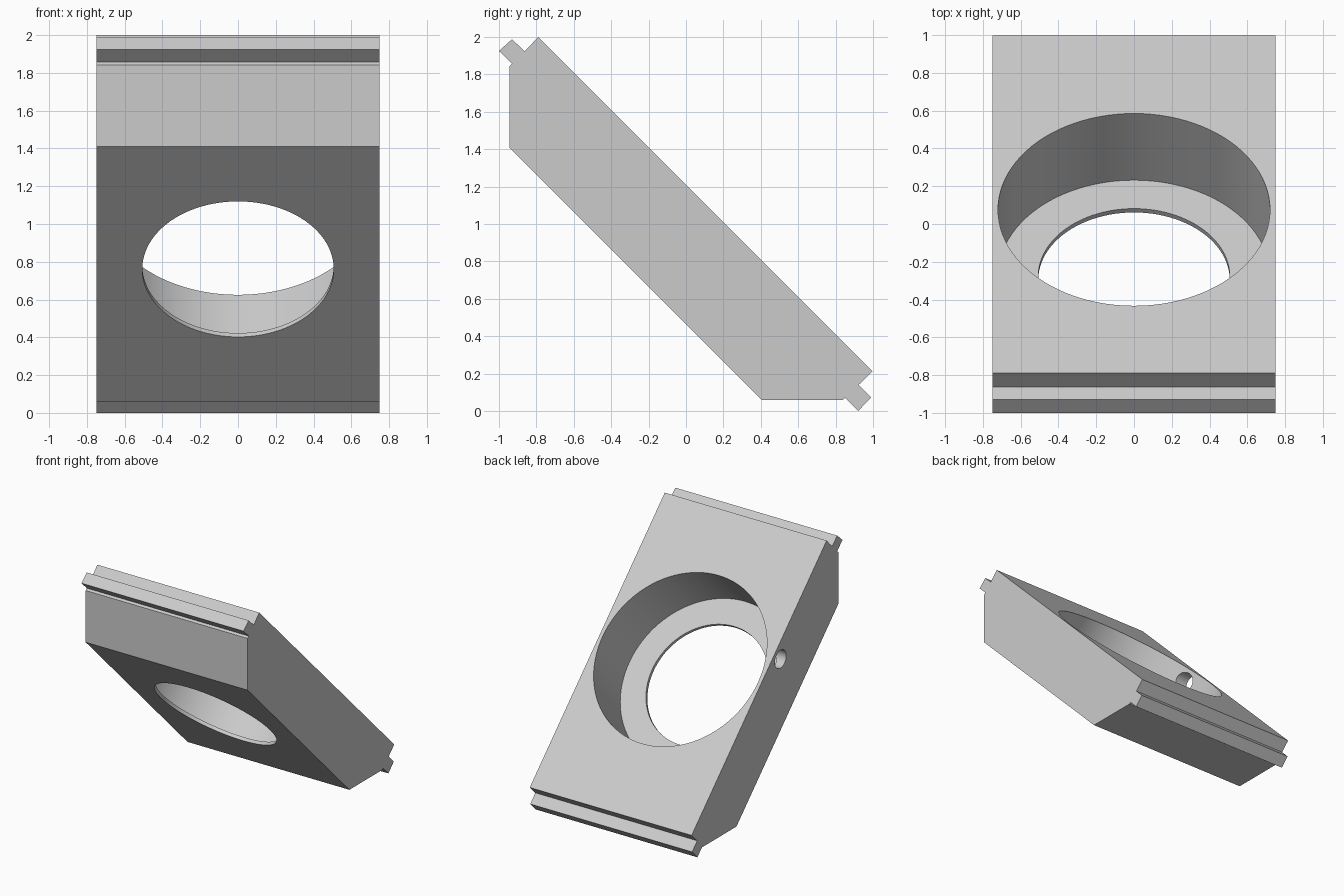
import bpy
import bmesh
from math import radians
from mathutils import Vector

old = bpy.data.objects.get("Cube")
if old:
    bpy.data.objects.remove(old, do_unlink=True)

HALF_WIDTH = 0.75
TILT = radians(-45)
NORMAL = Vector((0, 1, 1)).normalized()

grey = bpy.data.materials.new("light_grey")
grey.use_nodes = True
colour = (0.6, 0.6, 0.6, 1)
grey.diffuse_color = colour
grey.node_tree.nodes["Principled BSDF"].inputs["Base Color"].default_value = colour


def extrude_profile(name, points):
    """Extrude a side profile (y, z) across the full width."""
    bm = bmesh.new()
    face = bm.faces.new([bm.verts.new((-HALF_WIDTH, y, z)) for y, z in points])
    result = bmesh.ops.extrude_face_region(bm, geom=[face])
    verts = [v for v in result["geom"] if isinstance(v, bmesh.types.BMVert)]
    bmesh.ops.translate(bm, verts=verts, vec=(2 * HALF_WIDTH, 0, 0))
    bmesh.ops.recalc_face_normals(bm, faces=bm.faces)
    mesh = bpy.data.meshes.new(name)
    bm.to_mesh(mesh)
    bm.free()
    obj = bpy.data.objects.new(name, mesh)
    bpy.context.collection.objects.link(obj)
    mesh.materials.append(grey)
    return obj


def drill(target, radius, depth, centre, rotation, sides):
    """Cut a round hole, then discard the cutter."""
    bpy.ops.mesh.primitive_cylinder_add(vertices=sides, radius=radius, depth=depth,
                                        location=centre, rotation=rotation)
    cutter = bpy.context.object
    cutter.name = "hole_cutter"
    cutter.hide_render = True
    cutter.data.materials.append(grey)
    mod = target.modifiers.new("hole", "BOOLEAN")
    mod.operation = "DIFFERENCE"
    mod.solver = "EXACT"
    mod.object = cutter
    bpy.context.view_layer.objects.active = target
    bpy.ops.object.modifier_apply(modifier=mod.name)
    bpy.data.objects.remove(cutter, do_unlink=True)


# Sloping slab with a tongue along each end and chamfered lower corners
block = extrude_profile("mounting_block", [
    (-0.79, 2.0), (0.997, 0.213), (0.923, 0.14), (0.99, 0.072),
    (0.92, 0.0), (0.85, 0.07), (0.84, 0.06), (0.403, 0.06),
    (-0.945, 1.41), (-0.945, 1.843), (-0.93, 1.857), (-1.0, 1.925),
    (-0.93, 1.988), (-0.863, 1.923),
])

# Wide counterbore, leaving a thin lip around the smaller through hole
floor = Vector((0, -0.277, 0.781))
drill(block, 0.72, 1.0, floor + NORMAL * 0.5, (TILT, 0, 0), 96)
drill(block, 0.507, 0.6, floor, (TILT, 0, 0), 96)

# Small cross hole through one side wall into the bore
drill(block, 0.075, 0.5, (-0.75, -0.18, 1.24), (0, radians(90), 0), 32)

bpy.ops.object.select_all(action="DESELECT")
block.select_set(True)
bpy.context.view_layer.objects.active = block
bpy.ops.object.shade_smooth_by_angle(angle=radians(30))
